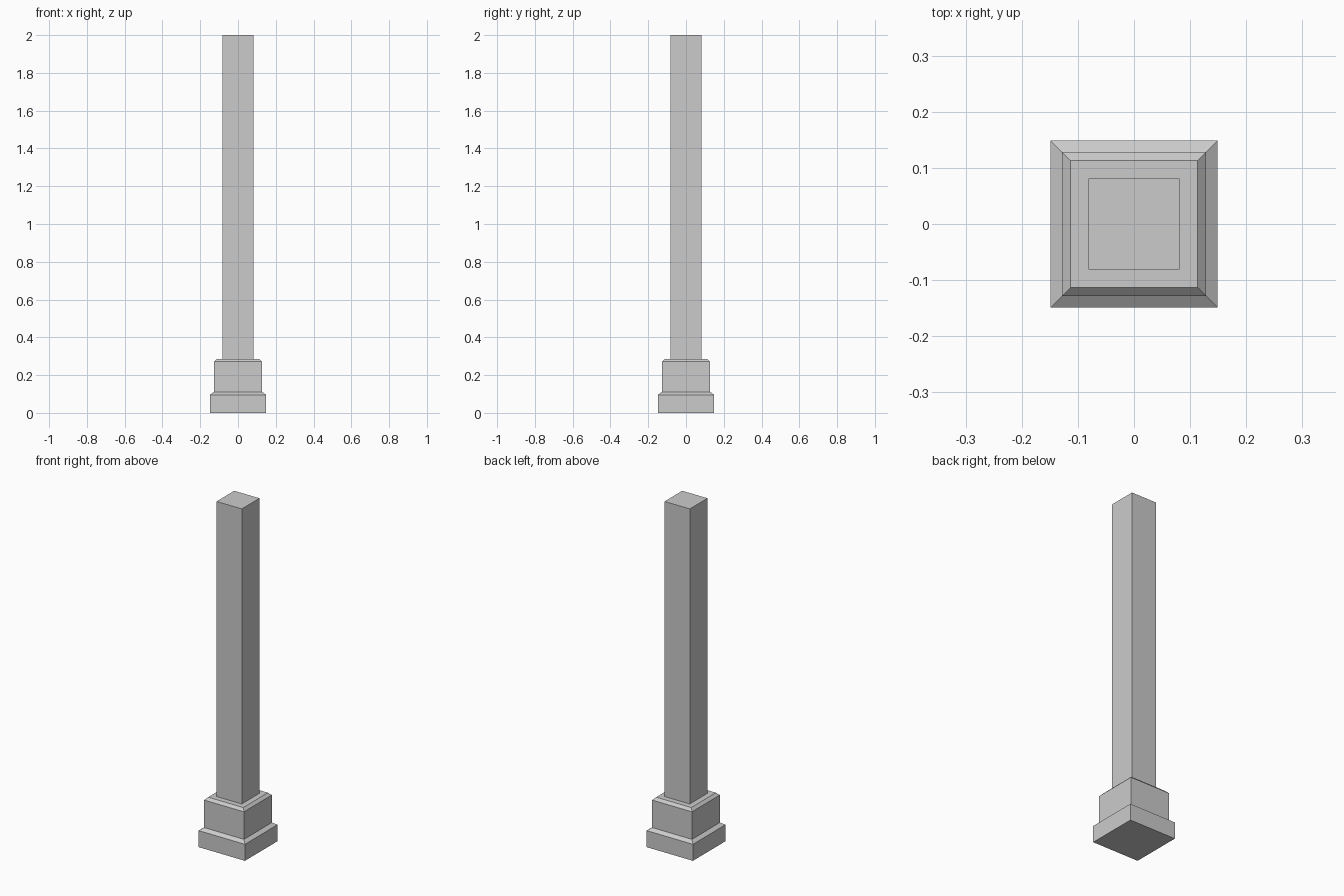
import bpy
import bmesh

cube = bpy.data.objects.get("Cube")
if cube:
    bpy.data.objects.remove(cube, do_unlink=True)

# Single stone colour
stone = bpy.data.materials.new("grey_stone")
stone.use_nodes = True
colour = (0.6, 0.6, 0.6, 1)
stone.diffuse_color = colour
stone.node_tree.nodes["Principled BSDF"].inputs["Base Color"].default_value = colour


def square_tier(name, profile):
    """Closed square solid lofted through (half width, height) pairs."""
    bm = bmesh.new()
    rings = [[bm.verts.new((sx * r, sy * r, z))
              for sx, sy in ((-1, -1), (1, -1), (1, 1), (-1, 1))]
             for r, z in profile]
    for low, high in zip(rings, rings[1:]):
        for i in range(4):
            j = (i + 1) % 4
            bm.faces.new((low[i], low[j], high[j], high[i]))
    bm.faces.new(rings[0][::-1])
    bm.faces.new(rings[-1])
    mesh = bpy.data.meshes.new(name)
    bm.to_mesh(mesh)
    bm.free()
    mesh.materials.append(stone)
    obj = bpy.data.objects.new(name, mesh)
    bpy.context.collection.objects.link(obj)
    return obj


# Stepped base with two chamfered tiers
square_tier("base", [(0.149, 0), (0.149, 0.096), (0.128, 0.111),
                     (0.128, 0.271), (0.113, 0.286)])

# Tall plain shaft
square_tier("shaft", [(0.081, 0.286), (0.081, 2)])
